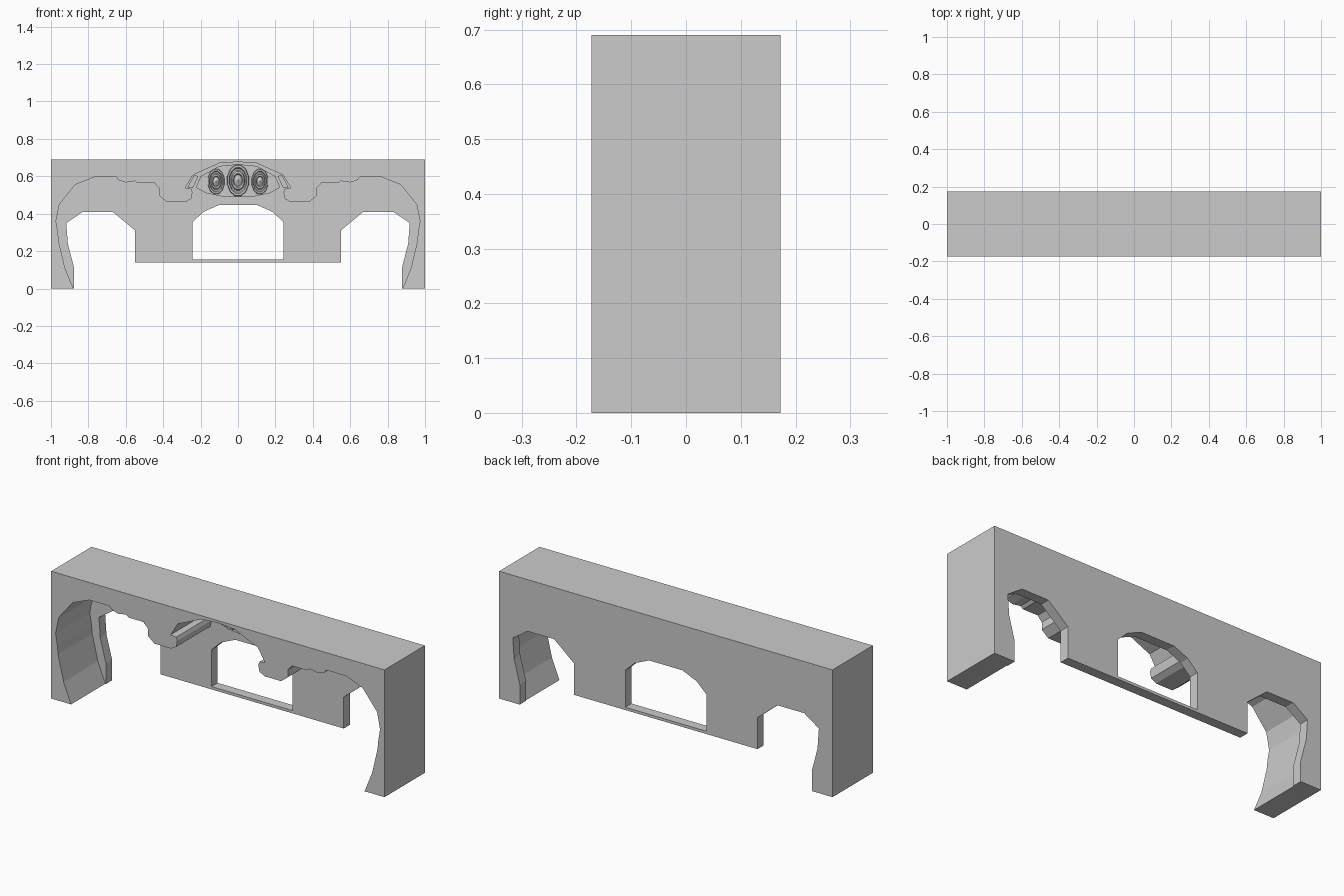
import bpy, bmesh, math

if "Cube" in bpy.data.objects:
    bpy.data.objects.remove(bpy.data.objects["Cube"])

BACK = 0.173          # half depth of the block
PANEL = 0.12          # front face of the thin rear panel


def prism(name, pts, y0, y1):
    """Extrude an x/z outline from y0 to y1."""
    bm = bmesh.new()
    face = bm.faces.new([bm.verts.new((x, y0, z)) for x, z in pts])
    ext = bmesh.ops.extrude_face_region(bm, geom=[face])
    for v in ext["geom"]:
        if isinstance(v, bmesh.types.BMVert):
            v.co.y = y1
    bmesh.ops.recalc_face_normals(bm, faces=bm.faces)
    return finish(name, bm)


def finish(name, bm):
    mesh = bpy.data.meshes.new(name)
    bm.to_mesh(mesh)
    bm.free()
    ob = bpy.data.objects.new(name, mesh)
    bpy.context.collection.objects.link(ob)
    return ob


def mirrored(half):
    """Complete a left-half outline with its mirror image."""
    return half + [(-x, z) for x, z in reversed(half) if abs(x) > 1e-6]


def cut(target, cutter):
    mod = target.modifiers.new("cut", "BOOLEAN")
    mod.operation = "DIFFERENCE"
    mod.solver = "EXACT"
    mod.object = cutter
    bpy.context.view_layer.objects.active = target
    bpy.ops.object.modifier_apply(modifier=mod.name)
    bpy.data.objects.remove(cutter)


# Main block
facade = prism("facade_block", mirrored([(-1, 0), (-1, 0.69)]), -BACK, BACK)

# Ornate front opening, cut back to the rear panel
front_half = [(-0.88, -0.05), (-0.88, 0), (-0.925, 0.11), (-0.958, 0.25),
              (-0.963, 0.30), (-0.973, 0.36), (-0.955, 0.45), (-0.87, 0.555),
              (-0.77, 0.595), (-0.65, 0.595), (-0.64, 0.58), (-0.60, 0.567),
              (-0.55, 0.575), (-0.535, 0.563), (-0.445, 0.563), (-0.42, 0.535),
              (-0.42, 0.495), (-0.38, 0.463), (-0.28, 0.463), (-0.25, 0.48),
              (-0.243, 0.515), (-0.25, 0.533), (-0.283, 0.537), (-0.24, 0.608),
              (-0.20, 0.625), (-0.10, 0.67), (0, 0.677)]
cut(facade, prism("front_cutter", mirrored(front_half), -0.25, PANEL))

# Rear side arches and the open space under the panel
rear_half = [(-0.876, -0.05), (-0.876, 0.11), (-0.91, 0.24), (-0.918, 0.35),
             (-0.83, 0.41), (-0.67, 0.41), (-0.55, 0.31), (-0.55, 0.14)]
cut(facade, prism("rear_cutter", mirrored(rear_half), 0.0, 0.25))

# Central window
window_half = [(-0.243, 0.155), (-0.243, 0.355), (-0.185, 0.41), (-0.10, 0.447)]
cut(facade, prism("window_cutter", mirrored(window_half), 0.0, 0.25))

# Eye-shaped relief plate above the window
eye_half = [(0, 0.49), (-0.09, 0.493), (-0.17, 0.51), (-0.225, 0.54),
            (-0.20, 0.60), (-0.10, 0.655), (0, 0.665)]
prism("relief_plate", mirrored(eye_half), PANEL - 0.01, PANEL + 0.005)


def medallion(name, cx, cz, rx, rz, sides=12):
    """Concentric stepped oval rings with a pointed centre."""
    profile = [(1.0, 0.0), (0.95, 0.018), (0.82, 0.018), (0.74, 0.006),
               (0.64, 0.006), (0.56, 0.018), (0.44, 0.018), (0.36, 0.006)]
    bm = bmesh.new()
    rings = []
    for r, h in profile:
        rings.append([bm.verts.new((cx + rx * r * math.cos(a), PANEL - 0.009 - h,
                                    cz + rz * r * math.sin(a)))
                      for a in (math.tau * (i + 0.5) / sides for i in range(sides))])
    for a, b in zip(rings, rings[1:]):
        for i in range(sides):
            j = (i + 1) % sides
            bm.faces.new((a[i], a[j], b[j], b[i]))
    tip = bm.verts.new((cx, PANEL - 0.03, cz))
    for i in range(sides):
        bm.faces.new((rings[-1][i], rings[-1][(i + 1) % sides], tip))
    bmesh.ops.recalc_face_normals(bm, faces=bm.faces)
    return finish(name, bm)


# Three oval medallions
medallion("centre_medallion", 0, 0.578, 0.06, 0.087)
for side, label in ((-1, "left"), (1, "right")):
    medallion(label + "_medallion", side * 0.117, 0.572, 0.046, 0.07)
    # Slim leaf beside the relief
    leaf = [(-0.27, 0.54), (-0.242, 0.537), (-0.212, 0.60), (-0.235, 0.608)]
    prism(label + "_leaf", [(-side * x, z) for x, z in leaf], PANEL - 0.012, PANEL + 0.005)
